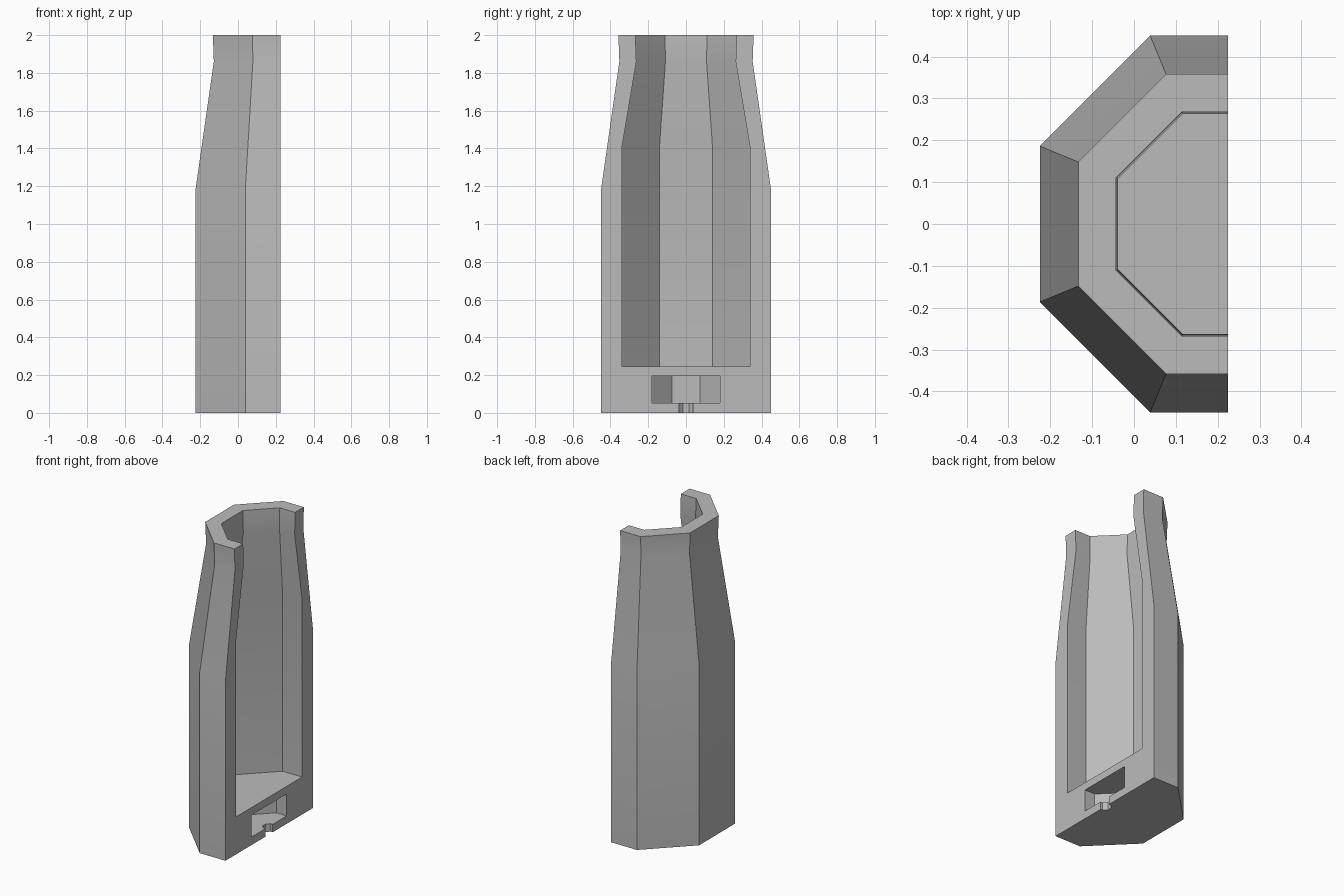
import bpy, bmesh, math

cube = bpy.data.objects.get("Cube")
if cube:
    bpy.data.objects.remove(cube, do_unlink=True)

CUT_X = 0.225  # plane where the vessel is split in half

grey = bpy.data.materials.new("plain grey")
grey.use_nodes = True
grey.diffuse_color = (0.5, 0.5, 0.5, 1)
grey.node_tree.nodes["Principled BSDF"].inputs["Base Color"].default_value = (0.5, 0.5, 0.5, 1)


def octagon_loft(name, sections, half=False):
    """Closed octagonal solid from (height, apothem) pairs, centred on the split plane."""
    bm = bmesh.new()
    rings = []
    for z, apothem in sections:
        radius = apothem / math.cos(math.pi / 8)
        angles = [math.pi / 8 + i * math.pi / 4 for i in range(8)]
        rings.append([bm.verts.new((CUT_X + radius * math.cos(a), radius * math.sin(a), z))
                      for a in angles])
    for low, high in zip(rings, rings[1:]):
        for i in range(8):
            j = (i + 1) % 8
            bm.faces.new((low[i], low[j], high[j], high[i]))
    bm.faces.new(rings[0][::-1])
    bm.faces.new(rings[-1])
    if half:
        cut = bmesh.ops.bisect_plane(bm, geom=bm.verts[:] + bm.edges[:] + bm.faces[:],
                                     plane_co=(CUT_X, 0, 0), plane_no=(1, 0, 0), clear_outer=True)
        edges = [e for e in cut["geom_cut"] if isinstance(e, bmesh.types.BMEdge)]
        bmesh.ops.contextual_create(bm, geom=edges)
    bmesh.ops.recalc_face_normals(bm, faces=bm.faces)
    mesh = bpy.data.meshes.new(name)
    bm.to_mesh(mesh)
    bm.free()
    mesh.materials.append(grey)
    obj = bpy.data.objects.new(name, mesh)
    bpy.context.collection.objects.link(obj)
    return obj


# Outer shell: straight lower wall, tapered shoulder, short collar
shell = octagon_loft("half_vessel", [(0, 0.45), (1.18, 0.45), (1.86, 0.353), (2, 0.358)], half=True)

# Main cavity, base pocket and the narrow drain below it
cutters = [
    octagon_loft("cavity_cutter", [(0.245, 0.34), (1.4, 0.34), (1.86, 0.263), (2, 0.268), (2.1, 0.268)]),
    octagon_loft("pocket_cutter", [(0.052, 0.181), (0.195, 0.181)]),
    octagon_loft("drain_cutter", [(-0.1, 0.037), (0.1, 0.037)]),
]
bpy.context.view_layer.objects.active = shell
shell.select_set(True)
for cutter in cutters:
    cutter.hide_render = True
    mod = shell.modifiers.new(cutter.name, "BOOLEAN")
    mod.operation = "DIFFERENCE"
    mod.solver = "EXACT"
    mod.object = cutter
    bpy.ops.object.modifier_apply(modifier=mod.name)
    bpy.data.objects.remove(cutter, do_unlink=True)

# Soften only the shallow bends between wall sections
bpy.ops.object.shade_smooth_by_angle(angle=math.radians(30))
